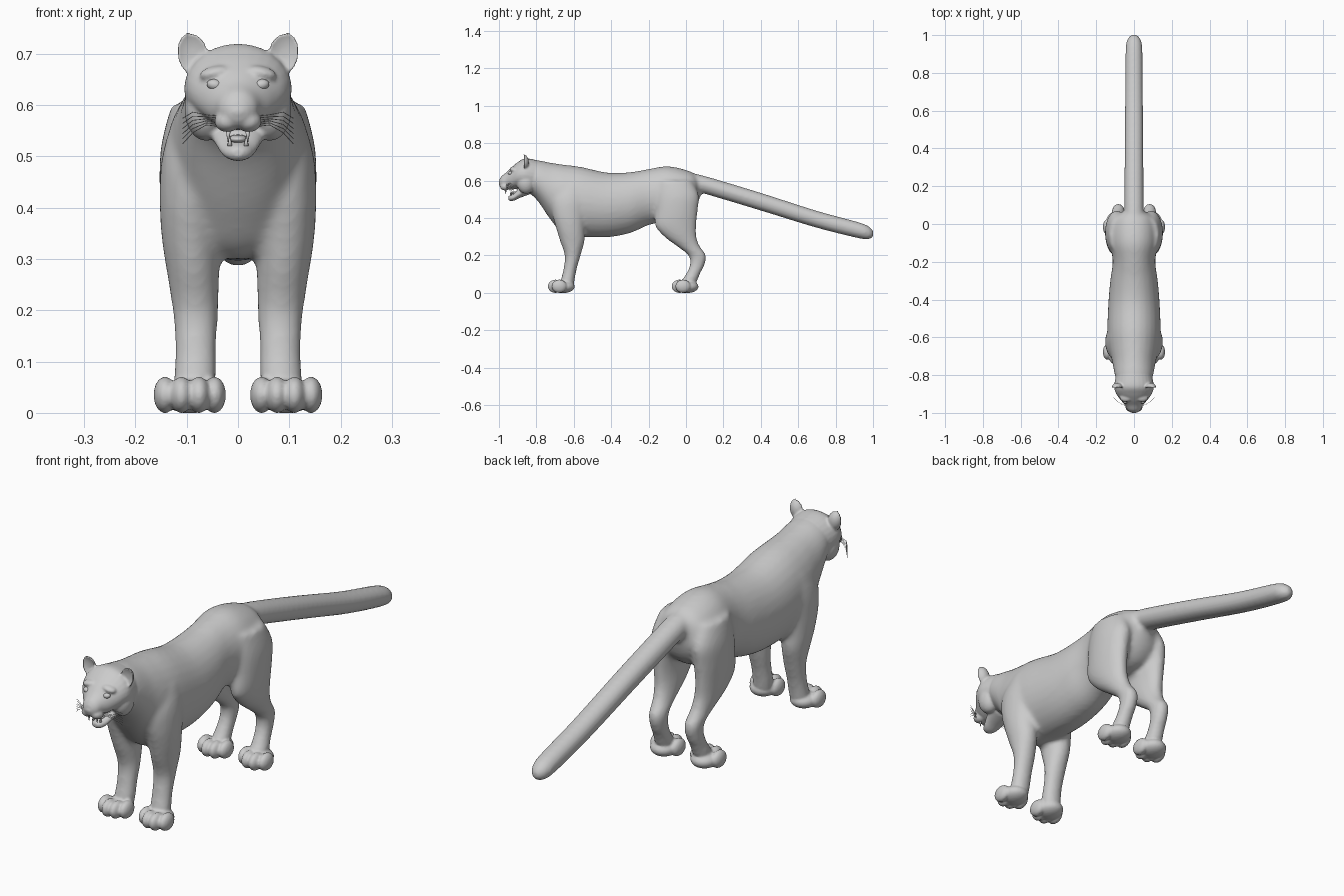
import bpy, bmesh, math
from mathutils import Vector, Matrix

if "Cube" in bpy.data.objects:
    bpy.data.objects.remove(bpy.data.objects["Cube"])


def tube(bm, pts, up, seg=28, sub=5):
    """Smooth loft of ellipses: each point is x, y, z, half-width, half-height along 'up'."""
    rows = []
    for i in range(len(pts) - 1):
        p0, p1, p2, p3 = (pts[max(0, min(len(pts) - 1, i + k))] for k in (-1, 0, 1, 2))
        for j in range(sub):
            t = j / sub
            rows.append([.5 * (2*b + (c - a)*t + (2*a - 5*b + 4*c - d)*t*t + (3*b - a - 3*c + d)*t**3)
                         for a, b, c, d in zip(p0, p1, p2, p3)])
    rows.append(list(pts[-1]))
    up, rings = Vector(up), []
    for x, y, z, a, b in rows:
        ring = []
        for k in range(seg):
            w = 2 * math.pi * k / seg
            ring.append(bm.verts.new(Vector((x + a * math.cos(w), y, z)) + up * b * math.sin(w)))
        rings.append(ring)
    for r, s in zip(rings, rings[1:]):
        for k in range(seg):
            n = (k + 1) % seg
            bm.faces.new((r[k], r[n], s[n], s[k]))
    bm.faces.new(rings[0])
    bm.faces.new(rings[-1])


def blob(bm, loc, size, tilt=0, cup=False):
    """Ellipsoid, optionally tilted about y and hollowed at the front."""
    vs = bmesh.ops.create_uvsphere(bm, u_segments=24, v_segments=16, radius=1)["verts"]
    m = Matrix.Translation(loc) @ Matrix.Rotation(tilt, 4, 'Y') @ Matrix.Diagonal((*size, 1))
    for v in vs:
        if cup and v.co.y < 0:
            v.co.y *= -.4
        v.co = m @ v.co


def mesh_object(name, bm):
    bmesh.ops.recalc_face_normals(bm, faces=bm.faces)
    me = bpy.data.meshes.new(name)
    bm.to_mesh(me)
    bm.free()
    ob = bpy.data.objects.new(name, me)
    bpy.context.collection.objects.link(ob)
    for p in me.polygons:
        p.use_smooth = True
    return ob


def fuse(name, bm, voxel, smooth):
    """Merge overlapping parts into one skin and soften the joins."""
    ob = mesh_object(name, bm)
    r = ob.modifiers.new("fuse", 'REMESH')
    r.mode, r.voxel_size, r.use_smooth_shade = 'VOXEL', voxel, True
    s = ob.modifiers.new("soften", 'SMOOTH')
    s.factor, s.iterations = .5, smooth
    me = bpy.data.meshes.new_from_object(ob.evaluated_get(bpy.context.evaluated_depsgraph_get()))
    ob.modifiers.clear()
    ob.data = me
    return ob


Y, Z = (0, 1, 0), (0, 0, 1)

# Torso with neck
bm = bmesh.new()
trunk = [(-.86, .625, .085, .08), (-.80, .605, .102, .105), (-.72, .54, .118, .155),
         (-.65, .497, .135, .188), (-.56, .486, .141, .187), (-.42, .47, .136, .173),
         (-.30, .482, .126, .163), (-.20, .512, .113, .15), (-.10, .53, .125, .147),
         (0, .53, .12, .127), (.05, .54, .09, .09), (.075, .54, .03, .03)]
tube(bm, [(0, *p) for p in trunk], Z)

# Tail
tail = [(0, .60, .052, .045), (.1, .577, .051, .048), (.4, .487, .05, .048), (.7, .393, .048, .046),
        (.93, .333, .045, .043), (.985, .319, .032, .031), (1.004, .315, .012, .012)]
tube(bm, [(0, *p) for p in tail], Z)

# Front and hind legs
front = [(.085, -.60, .58, .04, .08), (.09, -.62, .50, .058, .10), (.093, -.625, .42, .06, .09),
         (.092, -.617, .34, .057, .076), (.088, -.608, .28, .052, .067), (.083, -.606, .20, .045, .043),
         (.082, -.619, .13, .041, .036), (.083, -.63, .08, .042, .037), (.087, -.64, .03, .042, .04)]
hind = [(.085, -.06, .60, .045, .09), (.092, -.045, .52, .058, .115), (.097, -.05, .44, .056, .113),
        (.097, -.055, .36, .051, .111), (.093, -.03, .30, .046, .087), (.088, .012, .25, .039, .062),
        (.083, .06, .20, .035, .048), (.083, .06, .15, .033, .04), (.086, .037, .10, .034, .038),
        (.088, .015, .06, .037, .044), (.09, .0, .025, .038, .045)]
for s in (1, -1):
    for leg in (front, hind):
        tube(bm, [(s * p[0], *p[1:]) for p in leg], Y)
torso = fuse("torso", bm, .01, 9)

# Fine parts are fused onto the softened torso
bm = bmesh.new()
bm.from_mesh(torso.data)
bpy.data.objects.remove(torso)

# Skull and muzzle, lower jaw
skull = [(-.80, .62, .095, .09), (-.86, .631, .105, .088), (-.90, .627, .094, .071),
         (-.935, .61, .068, .059), (-.96, .599, .047, .045), (-.985, .591, .034, .034),
         (-.998, .588, .017, .017)]
tube(bm, [(0, *p) for p in skull], Z)
jaw = [(-.84, .56, .065, .035), (-.89, .533, .047, .026), (-.92, .513, .035, .02),
       (-.94, .507, .024, .016), (-.95, .507, .012, .008)]
tube(bm, [(0, *p) for p in jaw], Z)
blob(bm, (0, -.99, .587), (.022, .012, .013))

for s in (1, -1):
    # Cheeks, whisker pads, brows, ears
    blob(bm, (s * .062, -.855, .59), (.042, .05, .06))
    blob(bm, (s * .021, -.966, .568), (.025, .028, .021))
    blob(bm, (s * .044, -.918, .662), (.032, .024, .014), s * .2)
    blob(bm, (s * .088, -.872, .698), (.031, .032, .044), s * .25, cup=True)
    # Paws: pad and four toes
    for dy in (0, .662):
        blob(bm, (s * .094, -.655 + dy, .033), (.055, .06, .034))
        for x, y in ((.046, -.675), (.076, -.696), (.110, -.698), (.142, -.678)):
            blob(bm, (s * x, y + dy, .035), (.0225, .041, .0355))
fuse("big_cat_body", bm, .005, 3)

# Eyes
bm = bmesh.new()
for s in (1, -1):
    blob(bm, (s * .045, -.938, .639), (.016, .013, .011), s * -.2)
mesh_object("eyes", bm)

# Teeth and tongue
bm = bmesh.new()
for s in (1, -1):
    for x, y, z, h in ((.019, -.964, .55, -.022), (.016, -.937, .52, .018)):
        tube(bm, [(s * x, y, z, .005, .005), (s * x, y, z + h, .001, .001)], Y, 10, 2)
mesh_object("teeth", bm)
bm = bmesh.new()
blob(bm, (0, -.91, .533), (.02, .03, .009))
mesh_object("tongue", bm)

# Whiskers
cu = bpy.data.curves.new("whiskers", 'CURVE')
cu.dimensions, cu.bevel_depth, cu.bevel_resolution = '3D', .0008, 1
for s in (1, -1):
    for i in range(6):
        z = .558 + .004 * i
        path = [(.036, -.965, z), (.062, -.955, z + .003), (.088, -.94, z - .012 + .004 * i),
                (.108, -.92, z - .034 + .006 * i)]
        sp = cu.splines.new('POLY')
        sp.points.add(3)
        for p, (x, y, h) in zip(sp.points, path):
            p.co = (s * x, y, h, 1)
ob = bpy.data.objects.new("whiskers", cu)
bpy.context.collection.objects.link(ob)
